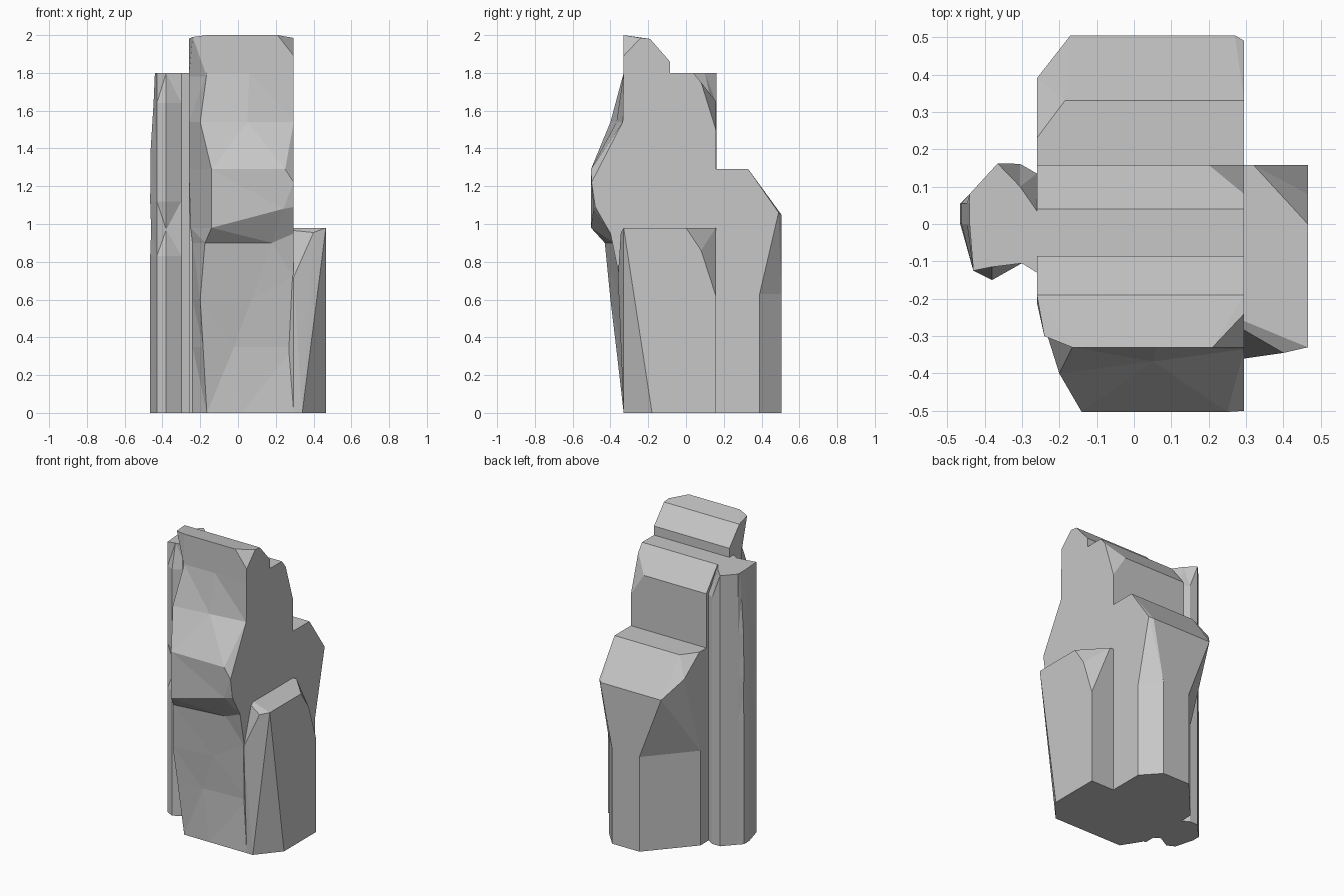
import bpy
import bmesh

cube = bpy.data.objects.get("Cube")
if cube:
    bpy.data.objects.remove(cube, do_unlink=True)

# One plain stone colour
stone = bpy.data.materials.new("grey_stone")
stone.use_nodes = True
stone_colour = (.57, .57, .57, 1)
stone.diffuse_color = stone_colour
shader = next(n for n in stone.node_tree.nodes if n.type == "BSDF_PRINCIPLED")
shader.inputs["Base Color"].default_value = stone_colour
shader.inputs["Roughness"].default_value = 1


def finish(name, bm):
    """Turn a bmesh into a flat shaded stone object."""
    bmesh.ops.recalc_face_normals(bm, faces=bm.faces[:])
    mesh = bpy.data.meshes.new(name)
    bm.to_mesh(mesh)
    bm.free()
    mesh.materials.append(stone)
    rock = bpy.data.objects.new(name, mesh)
    bpy.context.scene.collection.objects.link(rock)
    return rock


def hull(name, points):
    """Convex faceted stone wrapped around a few corners."""
    bm = bmesh.new()
    for point in points:
        bm.verts.new(point)
    result = bmesh.ops.convex_hull(bm, input=bm.verts[:])
    spare = [v for v in result["geom_interior"] if isinstance(v, bmesh.types.BMVert)]
    bmesh.ops.delete(bm, geom=spare, context="VERTS")
    bmesh.ops.dissolve_limit(bm, angle_limit=.02, verts=bm.verts[:], edges=bm.edges[:])
    return finish(name, bm)


def loft(name, rings):
    """Stone skinned through a stack of matching cross-sections."""
    bm = bmesh.new()
    stack = [[bm.verts.new(point) for point in ring] for ring in rings]
    for lower, upper in zip(stack, stack[1:]):
        for i in range(len(lower)):
            j = (i + 1) % len(lower)
            bm.faces.new((lower[i], lower[j], upper[j], upper[i]))
    bm.faces.new(stack[0][::-1])
    bm.faces.new(stack[-1])
    bmesh.ops.recalc_face_normals(bm, faces=bm.faces[:])
    bmesh.ops.triangulate(bm, faces=bm.faces[:])
    return finish(name, bm)


def at_height(outline, z):
    return [(x, y, z) for x, y in outline]


# Shared side planes of the three slabs and the plane behind the middle slab
RIGHT, LEFT, MIDDLE_BACK = -.26, .295, .158


# Front slab: a chipped front face, given by its right, middle and left corners
def front_ring(right, middle, left_y, left_z, flank):
    low = right[2]
    return [(RIGHT, 0, low), (flank, -.21, low), right, middle,
            (LEFT, left_y, left_z), (LEFT, -.15, left_z), (LEFT, 0, left_z)]


loft("front_slab", [
    front_ring((-.165, -.33, 0), (.02, -.33, 0), -.33, 0, -.24),
    front_ring((-.185, -.37, .35), (-.02, -.338, .35), -.32, .35, -.24),
    front_ring((-.2, -.4, .6), (.07, -.36, .6), -.353, .72, -.24),
    front_ring((-.175, -.43, .9), (.18, -.385, .9), -.4, .95, -.24),
    front_ring((-.14, -.503, .98), (.24, -.49, 1.08), -.48, 1.09, -.25),
    front_ring((-.14, -.503, 1.29), (.25, -.503, 1.29), -.5, 1.22, -.26),
    front_ring((-.2, -.4, 1.54), (.05, -.368, 1.54), -.335, 1.54, -.26),
    front_ring((-.165, -.33, 1.8), (.06, -.33, 1.8), -.33, 1.8, -.26),
])

# Crest: the bevelled top of the front slab
hull("front_slab_crest", [
    (RIGHT, -.085, 1.78), (LEFT, -.085, 1.78),
    (RIGHT, -.085, 1.86), (LEFT, -.085, 1.86),
    (RIGHT, -.19, 1.98), (LEFT, -.19, 1.98),
    (RIGHT, -.21, 1.78), (-.165, -.33, 1.78), (LEFT, -.33, 1.78),
    (-.24, -.3, 1.99), (-.165, -.33, 2), (.21, -.33, 2),
    (LEFT, -.33, 1.89), (LEFT, -.24, 1.985),
])

# Middle slab: sloped back edge with a chipped corner
hull("middle_slab", [
    (x, y, z) for x in (RIGHT, LEFT) for y, z in
    ((-.2, 0), (-.2, 1.8), (.04, 1.8), (MIDDLE_BACK, 0))
] + [
    (RIGHT, MIDDLE_BACK, 1.65), (.2, MIDDLE_BACK, 1.65),
    (LEFT, MIDDLE_BACK, 1.5), (LEFT, .08, 1.75),
])

# Back block: a plinth with cut corners under a wider sloped shoulder
plinth = [(RIGHT, .1), (LEFT, .1), (LEFT, .39), (.19, .505), (-.01, .505), (RIGHT, .22)]
waist = at_height(plinth, .63)
hull("back_block_plinth", at_height(plinth, 0) + waist)
hull("back_block_shoulder", waist + [
    (RIGHT, .1, 1.29), (LEFT, .1, 1.29),
    (RIGHT, .23, 1.29), (-.185, .33, 1.29), (LEFT, .33, 1.29),
    (RIGHT, .39, 1.17), (-.17, .505, 1.05), (.27, .505, 1.05),
    (LEFT, .49, 1.06),
])

# Left block: low stone with a slanted front and a cut back corner
hull("left_block", [
    (.15, y, z) for y in (-.2, MIDDLE_BACK) for z in (0, .98)
] + [
    (LEFT, -.24, .98), (LEFT, -.36, .72), (.4, -.345, .955), (LEFT, -.33, 0),
    (.465, -.33, .98), (.465, 0, .98), (.465, .08, .86),
    (.465, MIDDLE_BACK, .62), (.32, MIDDLE_BACK, .98),
    (.465, MIDDLE_BACK, 0), (.465, -.18, 0), (.34, -.33, 0),
])


# Right column: ridged pillar with a notch half way up its ridge,
# joined to the middle slab by a web behind
def column_ring(ridge, edge, web, z):
    outline = [(-.2, -.13), (-.2, .03), (-.26, web[0]), (-.305, web[1]),
               (-.365, .162), (-.44, .08), (edge, .055), (edge, 0),
               (-.43, -.125), ridge, (-.3, -.105), (-.26, -.13)]
    return at_height(outline, z)


sharp, chipped = (-.38, -.15), (-.38, -.115)
filled, hollow = (.135, .161), (.035, .1)
loft("right_column", [
    column_ring(sharp, -.465, filled, 0),
    column_ring(sharp, -.465, filled, .83),
    column_ring(chipped, -.46, filled, .97),
    column_ring(sharp, -.465, filled, 1.12),
    column_ring(sharp, -.462, filled, 1.4),
    column_ring(sharp, -.447, filled, 1.64),
    column_ring(chipped, -.44, hollow, 1.8),
])
